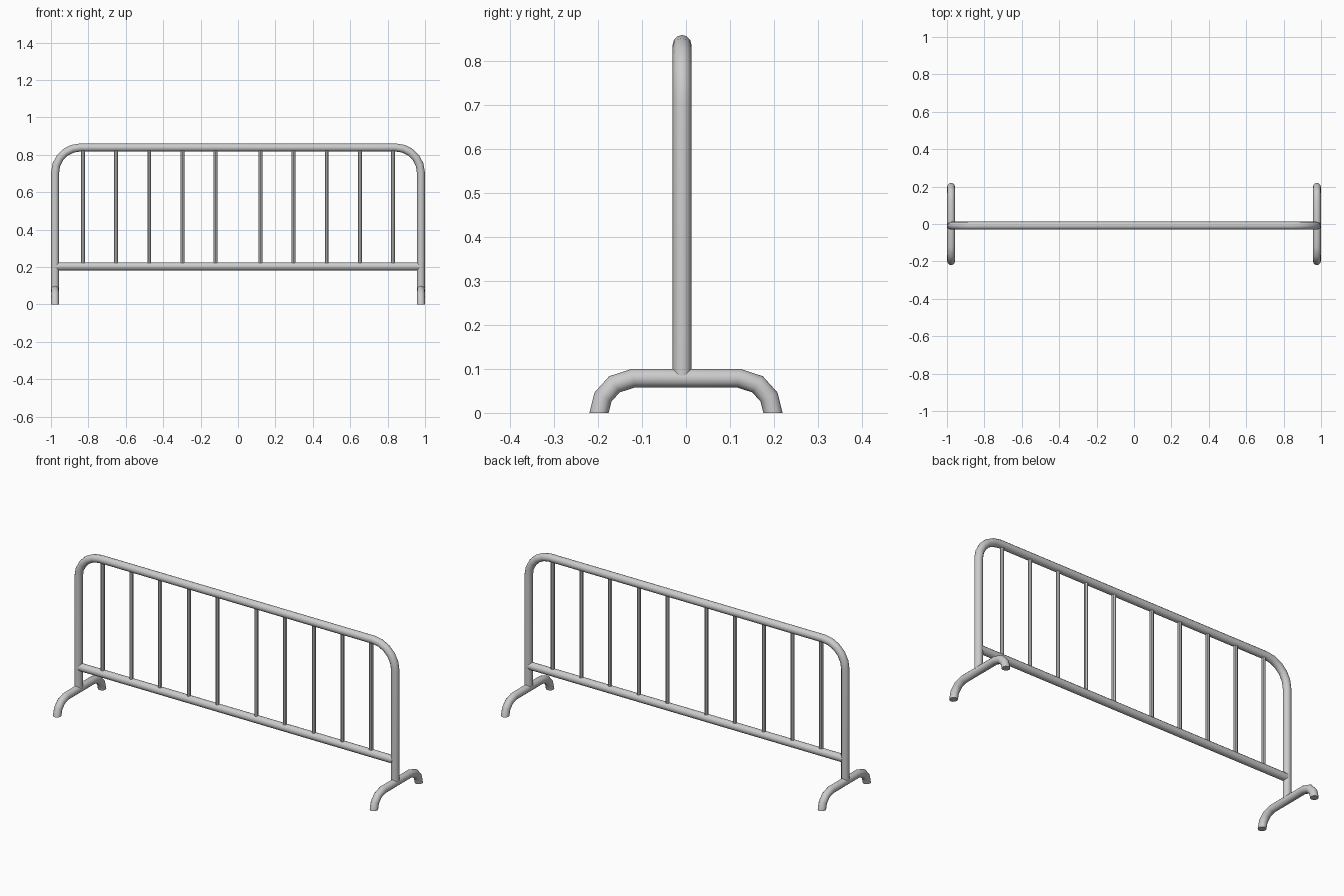
import bpy, bmesh, math
from mathutils import Vector

if "Cube" in bpy.data.objects:
    bpy.data.objects.remove(bpy.data.objects["Cube"])

TUBE_R, BAR_R, SIDES = 0.0212, 0.0105, 12
FRAME_Y = -0.009      # fence panel sits slightly in front of the feet centre
POST_X, TOP_Z, RAIL_Z, FOOT_Z = 0.978, 0.839, 0.203, 0.079
CORNER_R = 0.135


def tube(name, points, radius, normal, end_dirs=None, sides=SIDES):
    """Sweep a mitred round tube along a planar path (normal = plane normal)."""
    pts = [Vector(p) for p in points]
    n = Vector(normal)
    segs = [(b - a).normalized() for a, b in zip(pts, pts[1:])]
    bm = bmesh.new()
    rings = []
    for i, p in enumerate(pts):
        before, after = segs[max(i - 1, 0)], segs[min(i, len(segs) - 1)]
        t = (before + after).normalized()
        if end_dirs and i in (0, len(pts) - 1):
            t = Vector(end_dirs[0 if i == 0 else 1])
        u = t.cross(n) / t.dot(after)
        rings.append([bm.verts.new(p + radius * (math.cos(a) * u + math.sin(a) * n))
                      for a in (2 * math.pi * k / sides for k in range(sides))])
    for r0, r1 in zip(rings, rings[1:]):
        for k in range(sides):
            j = (k + 1) % sides
            bm.faces.new((r0[k], r0[j], r1[j], r1[k]))
    bm.faces.new(rings[0])
    bm.faces.new(rings[-1])
    bmesh.ops.recalc_face_normals(bm, faces=bm.faces)
    mesh = bpy.data.meshes.new(name)
    bm.to_mesh(mesh)
    bm.free()
    obj = bpy.data.objects.new(name, mesh)
    bpy.context.collection.objects.link(obj)
    bpy.ops.object.select_all(action='DESELECT')
    obj.select_set(True)
    bpy.context.view_layer.objects.active = obj
    bpy.ops.object.shade_smooth_by_angle(angle=math.radians(40))
    return obj


# Outer frame: two posts and the top rail with rounded corners
half = [(POST_X, FRAME_Y, FOOT_Z + 0.006)]
for k in range(6):
    a = math.radians(18 * k)
    half.append((POST_X - CORNER_R * (1 - math.cos(a)), FRAME_Y,
                 TOP_Z - CORNER_R * (1 - math.sin(a))))
frame = half + [(-x, y, z) for x, y, z in reversed(half)]
tube("outer_frame", frame, TUBE_R, (0, 1, 0))

# Lower rail
tube("lower_rail", [(-POST_X + 0.008, FRAME_Y, RAIL_Z), (POST_X - 0.008, FRAME_Y, RAIL_Z)],
     TUBE_R, (0, 1, 0))

# Upright bars: five each side, with a wider gap in the middle
for i in range(5):
    for side, label in ((-1, "left"), (1, "right")):
        x = side * (0.12 + 0.1773 * i)
        tube(f"bar_{label}_{i + 1}", [(x, FRAME_Y, RAIL_Z), (x, FRAME_Y, TOP_Z)],
             BAR_R, (0, 1, 0), sides=8)

# Arched feet, cut level with the ground
arch = [(-0.198, 0), (-0.189, 0.036), (-0.163, 0.065), (-0.12, FOOT_Z)]
arch += [(-y, z) for y, z in reversed(arch)]
for side, label in ((-1, "left"), (1, "right")):
    tube(f"foot_{label}", [(side * POST_X, y, z) for y, z in arch],
         TUBE_R, (1, 0, 0), end_dirs=((0, 0, 1), (0, 0, -1)))
